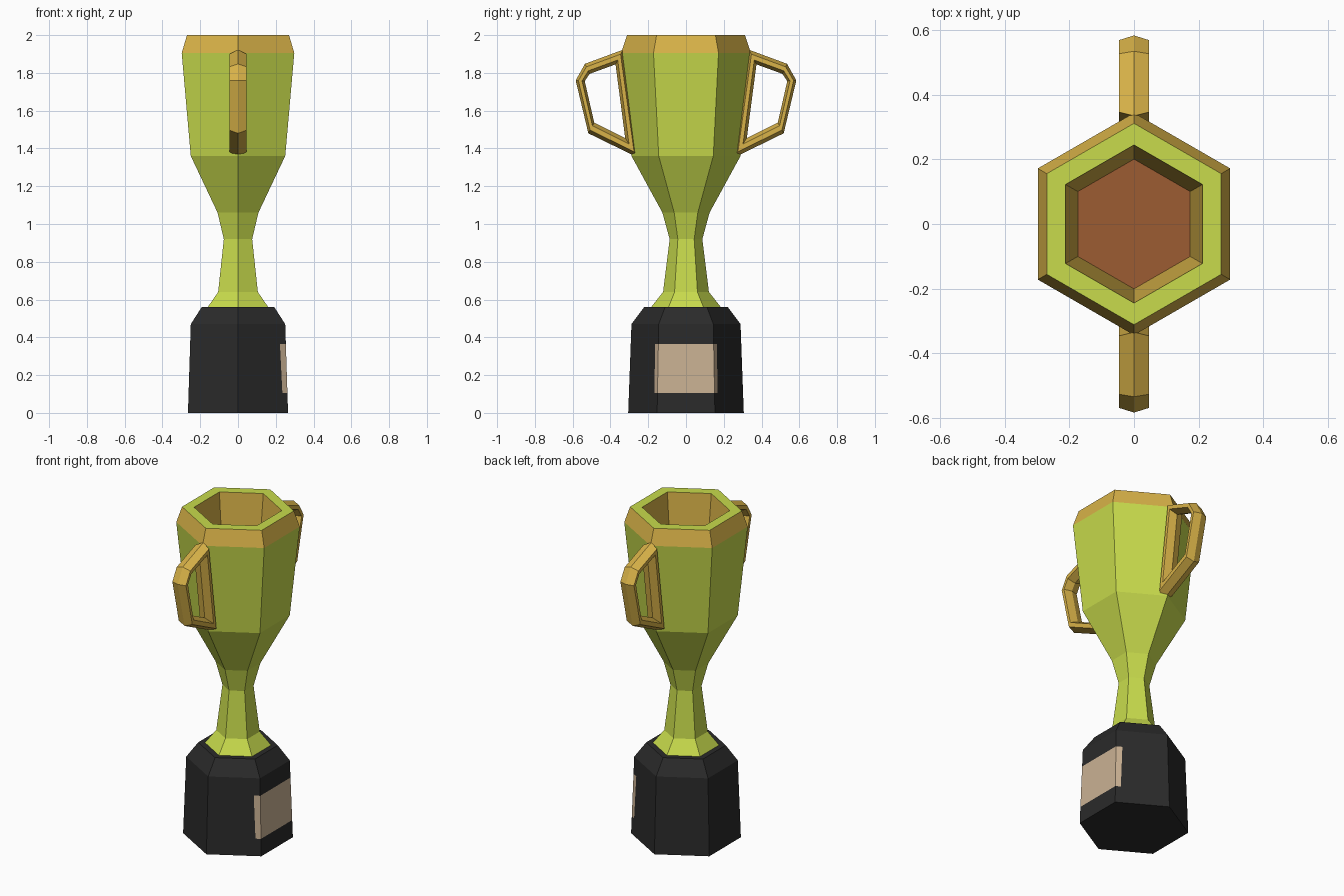
import bpy, bmesh, math
from mathutils import Vector

if "Cube" in bpy.data.objects:
    bpy.data.objects.remove(bpy.data.objects["Cube"])


def material(name, r, g, b):
    m = bpy.data.materials.new(name)
    lin = [((c / 255 + 0.055) / 1.055) ** 2.4 for c in (r, g, b)]
    m.diffuse_color = (*lin, 1)
    m.use_nodes = True
    m.node_tree.nodes["Principled BSDF"].inputs["Base Color"].default_value = m.diffuse_color
    return m


LIME = material("lime", 200, 219, 76)
GOLD = material("gold", 216, 178, 72)
BROWN = material("brown", 156, 92, 50)
BLACK = material("black", 42, 42, 42)
TAN = material("tan", 202, 177, 147)


def finish(bm, name, mats):
    bmesh.ops.recalc_face_normals(bm, faces=bm.faces)
    me = bpy.data.meshes.new(name)
    bm.to_mesh(me)
    bm.free()
    for m in mats:
        me.materials.append(m)
    ob = bpy.data.objects.new(name, me)
    bpy.context.collection.objects.link(ob)
    return ob


def hex_loft(rings):
    """Stack hexagons (half width in x, z, material of strip above), capped at both ends."""
    bm = bmesh.new()
    loops = []
    for half, z, _ in rings:
        r = half / math.cos(math.pi / 6)
        loops.append([bm.verts.new((r * math.cos(math.radians(30 + 60 * i)),
                                    r * math.sin(math.radians(30 + 60 * i)), z))
                      for i in range(6)])
    for k in range(len(rings) - 1):
        a, b = loops[k], loops[k + 1]
        for i in range(6):
            j = (i + 1) % 6
            f = bm.faces.new((a[i], a[j], b[j], b[i]))
            f.material_index = rings[k][2]
    bm.faces.new(loops[0][::-1])
    bm.faces.new(loops[-1]).material_index = rings[-1][2]
    return bm


# Cup: outside, gold rim band, lime lip, gold inside walls, brown floor
cup = hex_loft([(0.16, 0.56, 0), (0.105, 0.64, 0), (0.075, 0.92, 0), (0.108, 1.06, 0),
                (0.25, 1.36, 0), (0.298, 1.905, 1), (0.27, 2.0, 0),
                (0.212, 2.0, 1), (0.174, 1.6, 2)])
finish(cup, "cup", [LIME, GOLD, BROWN])

# Base, with the name plate cut into the right side and wrapping its corners
base = hex_loft([(0.265, 0, 0), (0.25, 0.47, 0), (0.192, 0.56, 0)])
for co, no in (((0, 0, 0.105), (0, 0, 1)), ((0, 0, 0.365), (0, 0, 1)),
               ((0.222, 0, 0.365), (1, 0, 0.05))):
    bmesh.ops.bisect_plane(base, geom=base.verts[:] + base.edges[:] + base.faces[:],
                           plane_co=co, plane_no=no)
for f in base.faces:
    c = f.calc_center_median()
    beyond = (c - Vector((0.222, 0, 0.365))).dot(Vector((1, 0, 0.05))) > 0
    if beyond and 0.105 < c.z < 0.365:
        f.material_index = 1
finish(base, "base", [BLACK, TAN])

# Handles: closed loops with a six-sided section, ridged outside and inside
OUTER = [(0.335, 1.922), (0.535, 1.848), (0.584, 1.76), (0.517, 1.48), (0.255, 1.352)]
INNER = [(0.373, 1.845), (0.51, 1.795), (0.536, 1.756), (0.486, 1.537), (0.322, 1.455)]
SECTION = [(0, 0), (0.3, 0.046), (0.7, 0.046), (1, 0), (0.7, -0.046), (0.3, -0.046)]


def handle(name, side):
    bm = bmesh.new()
    loops = []
    for o, i in zip(OUTER, INNER):
        loops.append([bm.verts.new((x, side * (o[0] + (i[0] - o[0]) * t),
                                    o[1] + (i[1] - o[1]) * t)) for t, x in SECTION])
    for k in range(5):
        a, b = loops[k], loops[(k + 1) % 5]
        for i in range(6):
            j = (i + 1) % 6
            bm.faces.new((a[i], a[j], b[j], b[i]))
    finish(bm, name, [GOLD])


handle("front_handle", -1)
handle("back_handle", 1)
